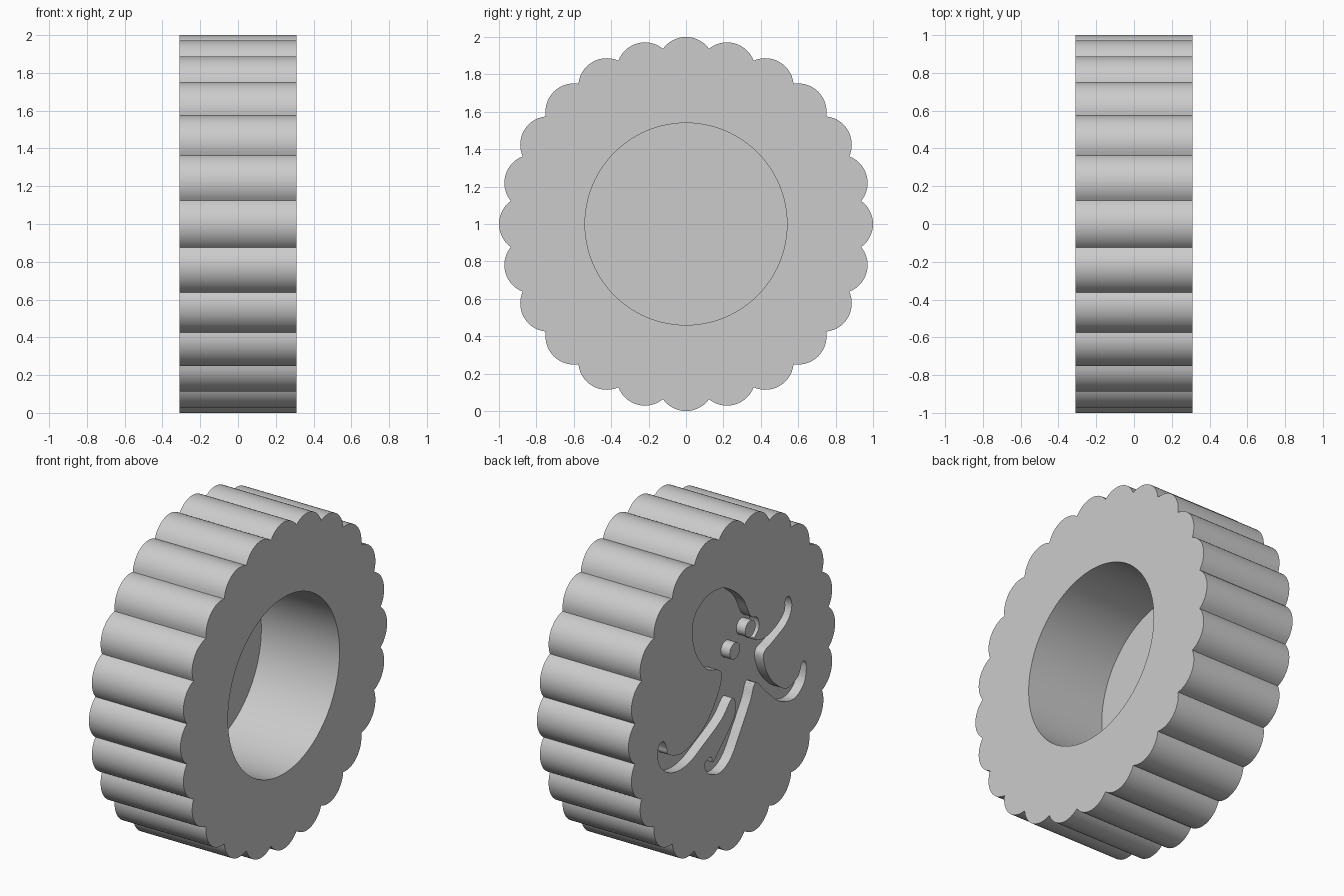
import bpy
import bmesh
import math
from mathutils import Vector

HALF = 0.31          # half thickness of the knob
AXIS_Z = 1.0         # height of the knob's axis
POCKET_DEPTH = 0.06
LOBES = 24

cube = bpy.data.objects.get("Cube")
if cube:
    bpy.data.objects.remove(cube, do_unlink=True)

grey = bpy.data.materials.new("light_grey")
grey.use_nodes = True
colour = (0.6, 0.6, 0.6, 1)
grey.diffuse_color = colour
grey.node_tree.nodes["Principled BSDF"].inputs["Base Color"].default_value = colour


def prism(name, outline, x_start, x_end):
    """Extrude a closed (y, z) outline along x."""
    bm = bmesh.new()
    verts = [bm.verts.new((x_start, y, z + AXIS_Z)) for y, z in outline]
    face = bm.faces.new(verts)
    moved = bmesh.ops.extrude_face_region(bm, geom=[face])["geom"]
    bmesh.ops.translate(bm, vec=(x_end - x_start, 0, 0),
                        verts=[g for g in moved if isinstance(g, bmesh.types.BMVert)])
    bmesh.ops.recalc_face_normals(bm, faces=bm.faces)
    mesh = bpy.data.meshes.new(name)
    bm.to_mesh(mesh)
    bm.free()
    mesh.materials.append(grey)
    obj = bpy.data.objects.new(name, mesh)
    bpy.context.collection.objects.link(obj)
    return obj


def circle(radius, count, cy=0, cz=0):
    steps = [math.tau * i / count for i in range(count)]
    return [(cy + radius * math.cos(a), cz + radius * math.sin(a)) for a in steps]


def scalloped(lobe_centre, lobe_radius, valley_radius, steps):
    """Outline made of equal circular lobes that meet in sharp valleys."""
    half = math.pi / LOBES
    sweep = math.atan2(valley_radius * math.sin(half),
                       valley_radius * math.cos(half) - lobe_centre)
    points = []
    for lobe in range(LOBES):
        turn = math.tau * lobe / LOBES
        for i in range(steps):
            a = turn - sweep + 2 * sweep * i / steps
            points.append((lobe_centre * math.cos(turn) + lobe_radius * math.cos(a),
                           lobe_centre * math.sin(turn) + lobe_radius * math.sin(a)))
    return points


def smooth_loop(points, steps):
    """Closed Catmull-Rom curve through the points."""
    pts = [Vector(p) / 100 for p in points]
    count = len(pts)
    result = []
    for i in range(count):
        a, b, c, d = (pts[(i + k) % count] for k in (-1, 0, 1, 2))
        for s in range(steps):
            t = s / steps
            result.append((2 * b + (c - a) * t + (2 * a - 5 * b + 4 * c - d) * t ** 2
                           + (3 * b - a - 3 * c + d) * t ** 3) / 2)
    return result


def cut(target, cutter):
    cutter.hide_render = True
    mod = target.modifiers.new("cut", 'BOOLEAN')
    mod.operation = 'DIFFERENCE'
    mod.solver = 'EXACT'
    mod.object = cutter
    bpy.context.view_layer.objects.active = target
    bpy.ops.object.modifier_apply(modifier=mod.name)
    bpy.data.objects.remove(cutter, do_unlink=True)


# Scalloped body with a deep round bore in its +x face
body = prism("scalloped_body", scalloped(0.848, 0.152, 0.945, 14), -HALF, HALF)
cut(body, prism("bore_cutter", circle(0.54, 96), -0.22, HALF + 0.1))

# Engraved octopus on the -x face, outline in hundredths
octopus = [
    # head and upper arm
    (4, 61), (-10, 50), (-18, 36), (-25, 32), (-26, 25), (-22, 20), (-31, 17),
    (-43, 20), (-51, 26), (-52, 33), (-56, 33), (-58, 26), (-53, 18), (-40, 12),
    # side arm
    (-31, 8), (-33, -3), (-41, -14), (-53, -22), (-64, -19), (-68, -12), (-72, -14),
    (-70, -25), (-60, -31), (-46, -27), (-33, -16), (-23, -7),
    # lower arm
    (-18, -16), (-9, -30), (1, -44), (12, -49), (23, -45), (26, -38), (20, -36),
    (18, -40), (10, -33), (-2, -21), (-4, -13), (0, -8),
    # last arm and back of the head
    (10, -17), (26, -25), (43, -32), (59, -31), (70, -22), (71, -11), (66, -9),
    (63, -14), (61, -19), (48, -23), (31, -18), (18, -7), (10, 7), (12, 14),
    (25, 20), (36, 36), (37, 54), (26, 63), (14, 64),
]
cut(body, prism("octopus_cutter", smooth_loop(octopus, 5),
                -HALF - 0.1, -HALF + POCKET_DEPTH))

# Round eyes standing in the pocket, flush with the face
eyes = [prism(name, circle(0.05, 32, y, z), -HALF, -HALF + POCKET_DEPTH + 0.005)
        for name, y, z in (("left_eye", -0.03, 0.2), ("right_eye", -0.18, 0.28))]

for obj in [body] + eyes:
    bpy.ops.object.select_all(action='DESELECT')
    obj.select_set(True)
    bpy.context.view_layer.objects.active = obj
    bpy.ops.object.shade_smooth_by_angle(angle=math.radians(30))
